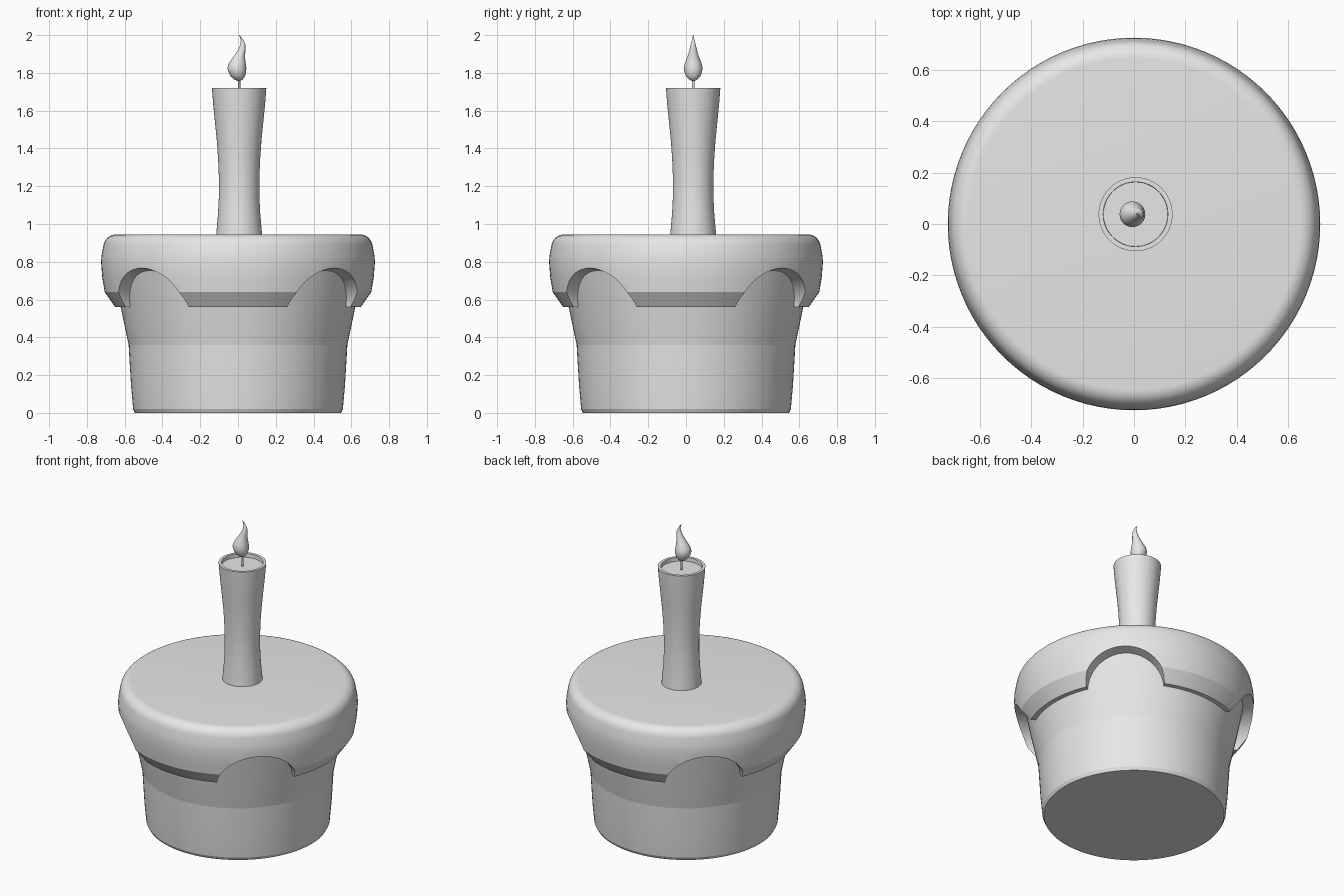
import bpy, bmesh, math
from mathutils import Matrix, Vector

if "Cube" in bpy.data.objects:
    bpy.data.objects.remove(bpy.data.objects["Cube"])

grey = bpy.data.materials.new("plain_grey")
grey.diffuse_color = (0.8, 0.8, 0.8, 1)
grey.use_nodes = True
grey.node_tree.nodes["Principled BSDF"].inputs["Base Color"].default_value = grey.diffuse_color


def add_object(name, bm, angle):
    bmesh.ops.recalc_face_normals(bm, faces=bm.faces)
    mesh = bpy.data.meshes.new(name)
    bm.to_mesh(mesh)
    bm.free()
    mesh.materials.append(grey)
    ob = bpy.data.objects.new(name, mesh)
    bpy.context.collection.objects.link(ob)
    if angle:
        smooth(ob, angle)
    return ob


def smooth(ob, angle):
    bpy.ops.object.select_all(action='DESELECT')
    ob.select_set(True)
    bpy.context.view_layer.objects.active = ob
    bpy.ops.object.shade_smooth_by_angle(angle=math.radians(angle))


def stacked_rings(name, rings, sides, angle):
    """Skin circles given as (radius, z, centre x, centre y), capped at both ends."""
    bm = bmesh.new()
    loops = []
    for r, z, cx, cy in rings:
        loops.append([bm.verts.new((cx + r * math.cos(math.tau * i / sides),
                                    cy + r * math.sin(math.tau * i / sides), z))
                      for i in range(sides)])
    for a, b in zip(loops, loops[1:]):
        for i in range(sides):
            j = (i + 1) % sides
            bm.faces.new((a[i], a[j], b[j], b[i]))
    bm.faces.new(loops[0])
    bm.faces.new(loops[-1])
    return add_object(name, bm, angle)


def lathe(name, profile, sides, angle, cx=0.0, cy=0.0):
    return stacked_rings(name, [(r, z, cx, cy) for r, z in profile], sides, angle)


# Cake base: tapered with a flare under the icing
lathe("cake_base", [(0.545, 0), (0.555, 0.02), (0.566, 0.14), (0.579, 0.36),
                    (0.621, 0.56), (0.66, 0.76), (0.66, 0.85)], 96, 6)

# Icing cap with rounded top rim and chamfered lower edge
rim = [(0.645 + 0.068 * math.sin(t), 0.877 + 0.068 * math.cos(t))
       for t in [math.radians(80 - 10 * k) for k in range(9)]]
icing = lathe("icing", [(0.65, 0.56), (0.706, 0.64), (0.719, 0.72), (0.725, 0.80),
                        (0.722, 0.835)] + rim, 96, 0)

# Four flared arch cutters on the diagonals
bm = bmesh.new()
for k in range(4):
    a = math.radians(45 + 90 * k)
    m = (Matrix.Translation(Vector((0.7 * math.cos(a), 0.7 * math.sin(a), 0.545)))
         @ Matrix.Rotation(a, 4, 'Z') @ Matrix.Rotation(math.pi / 2, 4, 'Y')
         @ Matrix.Diagonal((1, 1.2, 1, 1)))
    bmesh.ops.create_cone(bm, cap_ends=True, segments=48, radius1=0.177,
                          radius2=0.257, depth=0.4, matrix=m)
cutter = add_object("arch_cutter", bm, 0)
cutter.hide_render = True
mod = icing.modifiers.new("arches", 'BOOLEAN')
mod.operation = 'DIFFERENCE'
mod.solver = 'EXACT'
mod.object = cutter
bpy.ops.object.select_all(action='DESELECT')
icing.select_set(True)
bpy.context.view_layer.objects.active = icing
bpy.ops.object.modifier_apply(modifier=mod.name)
bpy.data.objects.remove(cutter)
smooth(icing, 20)

# Candle: waisted column with a recessed top
CX, CY = 0.006, 0.038
lathe("candle", [(0.122, 0.93), (0.120, 0.96), (0.112, 1.05), (0.107, 1.15),
                 (0.107, 1.24), (0.111, 1.34), (0.118, 1.44), (0.128, 1.54),
                 (0.137, 1.63), (0.144, 1.72), (0.126, 1.72), (0.125, 1.695)],
      48, 30, CX, CY)

# Wick
lathe("wick", [(0.007, 1.69), (0.007, 1.78)], 12, 30, CX, CY)

# Flame: teardrop whose centre line sways sideways
flame = [(0.006, 1.757, 0.005), (0.022, 1.765, 0.003), (0.038, 1.782, -0.001),
         (0.047, 1.805, -0.004), (0.050, 1.825, -0.006), (0.045, 1.850, -0.004),
         (0.035, 1.875, 0.003), (0.026, 1.900, 0.012), (0.019, 1.925, 0.021),
         (0.013, 1.950, 0.026), (0.008, 1.970, 0.023), (0.004, 1.987, 0.015),
         (0.001, 2.0, 0.006)]
stacked_rings("flame", [(r, z, x, CY) for r, z, x in flame], 24, 50)
